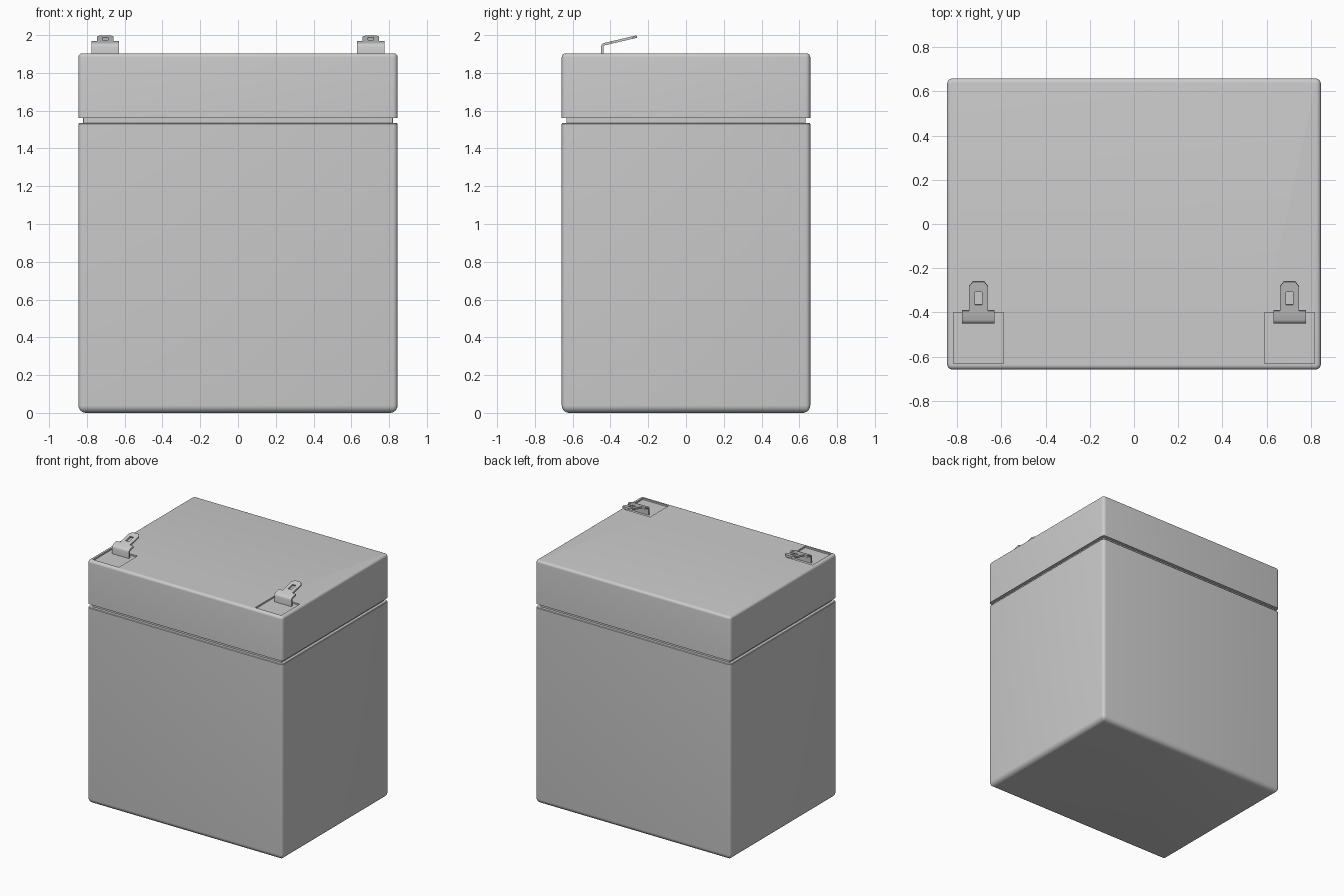
import bpy, bmesh, math

if "Cube" in bpy.data.objects:
    bpy.data.objects.remove(bpy.data.objects["Cube"])

HX, HY = 0.845, 0.658      # half width and half depth of the box
TX = 0.703                 # terminal centre
TOP = 1.903


def finish(name, bm):
    bmesh.ops.recalc_face_normals(bm, faces=bm.faces)
    me = bpy.data.meshes.new(name)
    bm.to_mesh(me)
    bm.free()
    ob = bpy.data.objects.new(name, me)
    bpy.context.collection.objects.link(ob)
    return ob


def activate(ob):
    bpy.ops.object.select_all(action='DESELECT')
    ob.select_set(True)
    bpy.context.view_layer.objects.active = ob


def smooth(ob):
    activate(ob)
    bpy.ops.object.shade_smooth_by_angle(angle=math.radians(32))


def rounded_box(name, profile, radius=0.025, seg=5):
    """Loft rounded rectangles; profile is a list of (inset, z)."""
    bm = bmesh.new()
    rings = []
    for inset, z in profile:
        r = max(radius - inset, 0.004)
        ring = []
        for q, (sx, sy) in enumerate([(1, 1), (-1, 1), (-1, -1), (1, -1)]):
            cx, cy = sx * (HX - inset - r), sy * (HY - inset - r)
            for i in range(seg + 1):
                a = math.pi / 2 * (q + i / seg)
                ring.append(bm.verts.new((cx + r * math.cos(a), cy + r * math.sin(a), z)))
        rings.append(ring)
    n = len(rings[0])
    for lo, hi in zip(rings, rings[1:]):
        for i in range(n):
            j = (i + 1) % n
            bm.faces.new((lo[i], lo[j], hi[j], hi[i]))
    bm.faces.new(rings[0])
    bm.faces.new(rings[-1])
    return finish(name, bm)


def quarter(r, z, up):
    """Rounded rim profile: at the bottom (up=False) or top (up=True)."""
    pts = []
    for i in range(7):
        a = math.pi / 2 * i / 6
        if up:
            pts.append((r * (1 - math.cos(a)), z - r + r * math.sin(a)))
        else:
            pts.append((r * (1 - math.sin(a)), z + r * (1 - math.cos(a))))
    return pts


# Case, recessed neck and lid
smooth(rounded_box("case", quarter(0.04, 0, False) + [(0, 1.53), (0.004, 1.535)]))
smooth(rounded_box("neck", [(0.025, 1.525), (0.025, 1.57)]))
lid = rounded_box("lid", [(0, 1.56)] + quarter(0.02, TOP, True))

# Shallow terminal pockets in the lid
for s in (-1, 1):
    bm = bmesh.new()
    bmesh.ops.create_cube(bm, size=1)
    for v in bm.verts:
        v.co = (s * 0.703 + v.co.x * 0.225, -0.515 + v.co.y * 0.23, TOP + v.co.z * 0.024)
    cutter = finish("pocket_cutter", bm)
    cutter.hide_render = True
    activate(lid)
    mod = lid.modifiers.new("pocket", 'BOOLEAN')
    mod.operation = 'DIFFERENCE'
    mod.object = cutter
    bpy.ops.object.modifier_apply(modifier=mod.name)
    bpy.data.objects.remove(cutter)
smooth(lid)


# Bent terminal tabs: wide foot, narrow slotted tongue with clipped corners
def terminal(name, cx):
    slope = lambda y: 1.952 + (y + 0.432) * 0.235
    path = [(-0.444, 1.888), (-0.444, 1.936), (-0.442, 1.944), (-0.438, 1.949)]
    path += [(y, slope(y)) for y in (-0.432, -0.391, -0.364, -0.306, -0.282, -0.26)]
    wide_end, slot, last = 5, 6, len(path) - 1
    bm = bmesh.new()
    rows = []
    for k, (y, z) in enumerate(path):
        tab = 0.026 if k == last else 0.043
        xs = (-0.0735, -tab, -0.015, 0.015, tab, 0.0735)
        rows.append([bm.verts.new((cx + x, y, z)) for x in xs])
    for k in range(last):
        for c in range(5):
            if (c in (0, 4) and k >= wide_end) or (c == 2 and k == slot):
                continue
            a, b = rows[k], rows[k + 1]
            bm.faces.new((a[c], a[c + 1], b[c + 1], b[c]))
    bmesh.ops.delete(bm, geom=[v for v in bm.verts if not v.link_faces], context='VERTS')
    ob = finish(name, bm)
    mod = ob.modifiers.new("thickness", 'SOLIDIFY')
    mod.thickness = 0.013
    mod.offset = 0
    activate(ob)
    bpy.ops.object.modifier_apply(modifier=mod.name)
    smooth(ob)


terminal("left_terminal", -TX)
terminal("right_terminal", TX)
